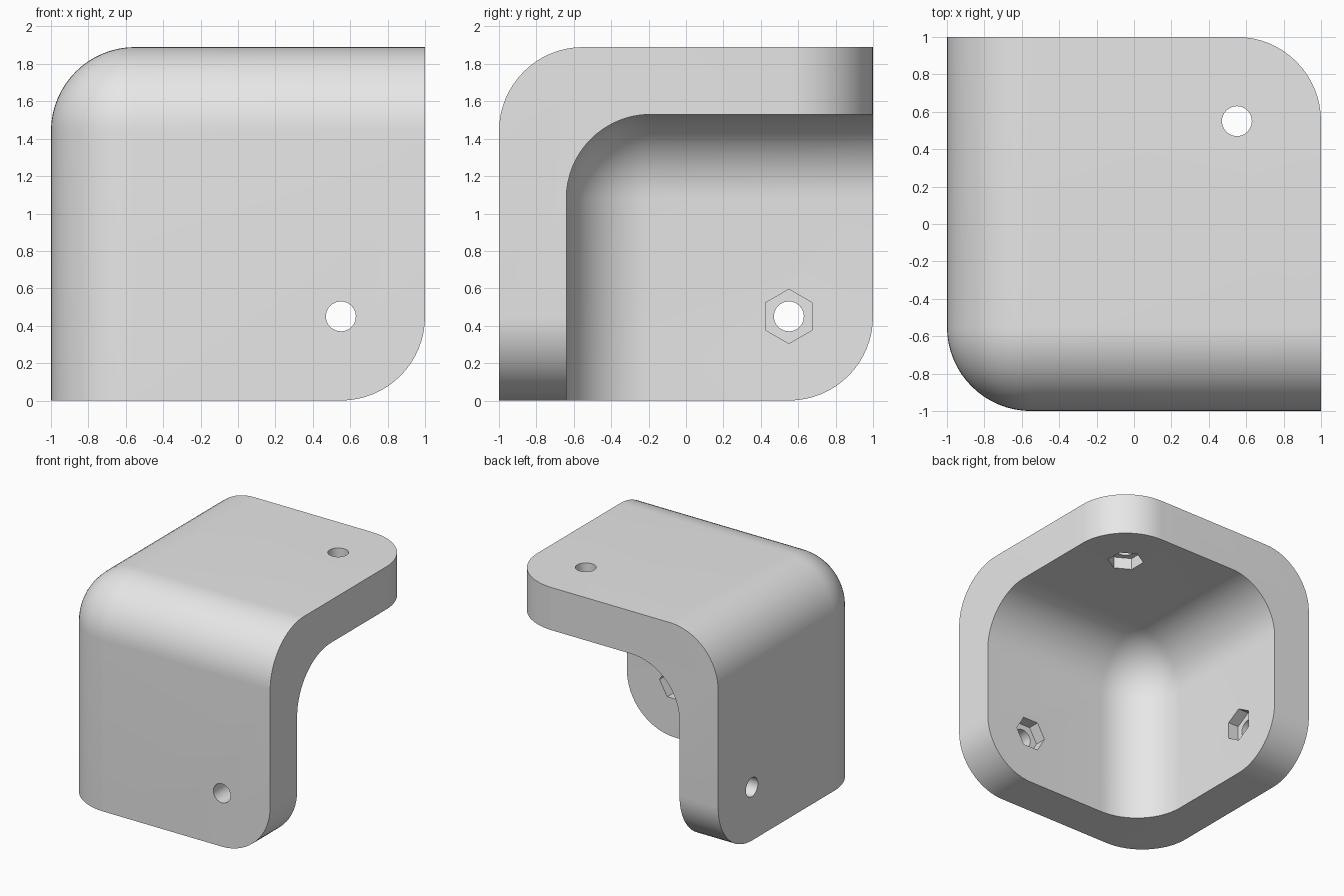
import bpy, bmesh, math
from mathutils import Matrix, Vector

if "Cube" in bpy.data.objects:
    bpy.data.objects.remove(bpy.data.objects["Cube"])

TOP = 1.89      # overall height
WALL = 0.36     # plate thickness
R = 0.45        # corner radius
INNER = Vector((-1 + WALL, -1 + WALL, TOP - WALL))   # inside corner of the plates


def new_object(name, bm):
    mesh = bpy.data.meshes.new(name)
    bmesh.ops.recalc_face_normals(bm, faces=bm.faces)
    bm.to_mesh(mesh)
    bm.free()
    obj = bpy.data.objects.new(name, mesh)
    bpy.context.collection.objects.link(obj)
    return obj


def rounded_box(name, lo, hi, corners, radius):
    """Box whose three edges meeting at each given corner are rounded."""
    bm = bmesh.new()
    bmesh.ops.create_cube(bm, size=1)
    for v in bm.verts:
        v.co = [hi[i] if v.co[i] > 0 else lo[i] for i in range(3)]
    edges = [e for e in bm.edges
             if any((v.co - Vector(c)).length < 1e-4 for v in e.verts for c in corners)]
    bmesh.ops.bevel(bm, geom=edges, offset=radius, offset_type='OFFSET',
                    segments=16, profile=0.5, affect='EDGES')
    return new_object(name, bm)


def prism(name, sides, radius, height, matrix):
    bm = bmesh.new()
    bmesh.ops.create_cone(bm, cap_ends=True, segments=sides, radius1=radius,
                          radius2=radius, depth=height, matrix=matrix)
    return new_object(name, bm)


def cut(target, cutter):
    mod = target.modifiers.new("cut", 'BOOLEAN')
    mod.operation = 'DIFFERENCE'
    mod.solver = 'EXACT'
    mod.object = cutter
    bpy.context.view_layer.objects.active = target
    bpy.ops.object.modifier_apply(modifier=mod.name)
    bpy.data.objects.remove(cutter)


# Outer block, rounded at the closed corner and at the free plate tips
bracket = rounded_box("corner_bracket", (-1, -1, 0), (1, 1, TOP),
                      [(-1, -1, TOP), (1, 1, 0)], R)

# Hollow inside, leaving three plates joined at the corner
cut(bracket, rounded_box("cavity_cutter", (INNER.x, INNER.y, -1), (2, 2, INNER.z),
                         [INNER], R))

# Screw hole and nut recess in each plate: axis turned cyclically to x, y and z
turn = Matrix(((0, 0, 1), (1, 0, 0), (0, 1, 0))).to_4x4()
plates = [((INNER.x, 0.55, 0.45), turn),
          ((0.55, INNER.y, 0.45), turn @ turn),
          ((0.55, 0.55, INNER.z), Matrix.Identity(4))]
for centre, rotation in plates:
    place = Matrix.Translation(centre) @ rotation
    cut(bracket, prism("nut_cutter", 6, 0.145, 0.2, place))
    cut(bracket, prism("hole_cutter", 32, 0.08, 1.5, place))

# Plain grey finish with smooth rounded edges
grey = bpy.data.materials.new("light_grey")
grey.diffuse_color = (0.8, 0.8, 0.8, 1)
grey.use_nodes = True
grey.node_tree.nodes["Principled BSDF"].inputs["Base Color"].default_value = grey.diffuse_color
bracket.data.materials.clear()
bracket.data.materials.append(grey)
for p in bracket.data.polygons:
    p.material_index = 0
bpy.ops.object.select_all(action='DESELECT')
bracket.select_set(True)
bpy.context.view_layer.objects.active = bracket
bpy.ops.object.shade_smooth_by_angle(angle=math.radians(30))
